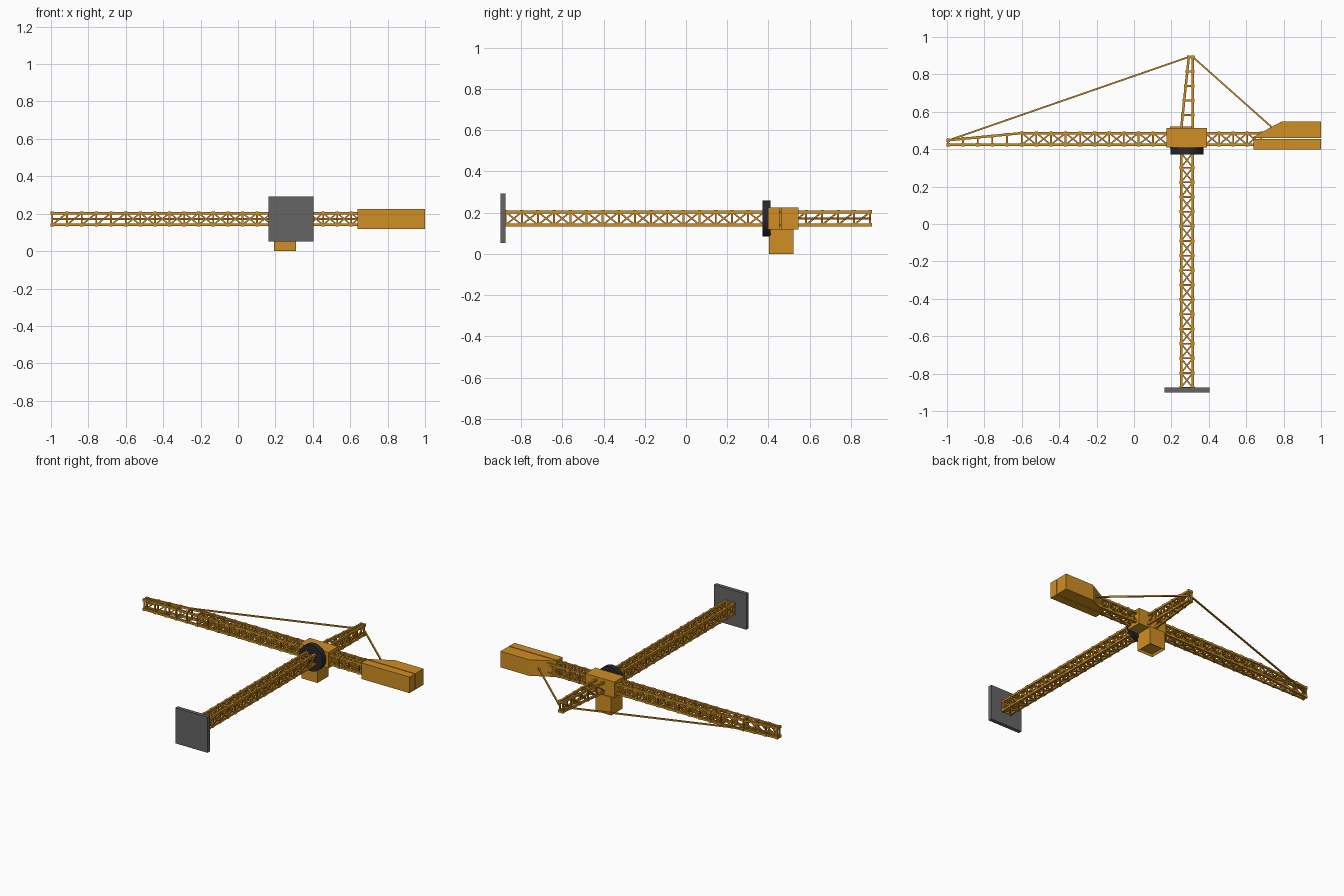
import bpy, bmesh
from mathutils import Vector, Matrix

if "Cube" in bpy.data.objects:
    bpy.data.objects.remove(bpy.data.objects["Cube"])

CX, CZ = 0.283, 0.172          # mast axis
H = 0.0315                     # half spacing of lattice chords


def material(name, rgb):
    m = bpy.data.materials.new(name)
    m.diffuse_color = (*rgb, 1)
    m.use_nodes = True
    m.node_tree.nodes["Principled BSDF"].inputs["Base Color"].default_value = m.diffuse_color
    return m


ORANGE = material("crane_orange", (0.63, 0.275, 0.017))
GREY = material("base_grey", (0.13, 0.13, 0.13))
DARK = material("ring_dark", (0.02, 0.021, 0.023))


def finish(name, bm, mat):
    me = bpy.data.meshes.new(name)
    bmesh.ops.recalc_face_normals(bm, faces=bm.faces)
    bm.to_mesh(me)
    bm.free()
    me.materials.append(mat)
    ob = bpy.data.objects.new(name, me)
    bpy.context.collection.objects.link(ob)
    return ob


def add_bar(bm, a, b, w):
    d = b - a
    m = (Matrix.Translation((a + b) / 2) @ d.to_track_quat('Z', 'Y').to_matrix().to_4x4()
         @ Matrix.Diagonal((w, w, d.length, 1)))
    bmesh.ops.create_cube(bm, size=1, matrix=m)


def add_box(bm, lo, hi):
    lo, hi = Vector(lo), Vector(hi)
    m = Matrix.Translation((lo + hi) / 2) @ Matrix.Diagonal((*(hi - lo), 1))
    return bmesh.ops.create_cube(bm, size=1, matrix=m)


def box(name, lo, hi, mat):
    bm = bmesh.new()
    add_box(bm, lo, hi)
    return finish(name, bm, mat)


def truss(name, start, end, n, styles):
    """Four-chord lattice; styles gives the bracing of each of its four sides."""
    bm = bmesh.new()
    start, end = [Vector(p) for p in start], [Vector(p) for p in end]
    rows = [[a.lerp(b, i / n) for a, b in zip(start, end)] for i in range(n + 1)]
    for a, b in zip(start, end):
        add_bar(bm, a, b, 0.013)
    for i, row in enumerate(rows):
        for k in range(4):
            j = (k + 1) % 4
            add_bar(bm, row[k], row[j], 0.009)
            # joint pads on the chords
            bmesh.ops.create_cube(bm, size=0.017, matrix=Matrix.Translation(row[k]))
            if i < n:
                if styles[k] in "X/":
                    add_bar(bm, row[k], rows[i + 1][j], 0.008)
                if styles[k] in "X\\":
                    add_bar(bm, row[j], rows[i + 1][k], 0.008)
    return finish(name, bm, ORANGE)


def y_section(y, x0, x1):
    return [(x0, y, CZ - H), (x0, y, CZ + H), (x1, y, CZ + H), (x1, y, CZ - H)]


def x_section(x, y0, y1):
    return [(x, y0, CZ - H), (x, y0, CZ + H), (x, y1, CZ + H), (x, y1, CZ - H)]


# Base plate, mast and tower head
box("base_plate", (CX - .12, -.90, CZ - .12), (CX + .12, -.875, CZ + .12), GREY)
truss("mast", y_section(-.875, CX - H, CX + H), y_section(.38, CX - H, CX + H), 16, "XXXX")
truss("tower_head", y_section(.505, .252, CX + H), y_section(.893, .293, CX + H), 5, "/ \\ ")

# Jib (tapered tip and straight part) and counter jib
truss("jib_tip", x_section(-.993, .424, .448), x_section(-.6, .424, .486), 5, "/ \\ ")
truss("jib", x_section(-.6, .424, .486), x_section(.18, .424, .486), 10, "XXXX")
truss("counter_jib", x_section(.38, .424, .486), x_section(.68, .424, .486), 4, "XXXX")

# Slewing ring
bm = bmesh.new()
bmesh.ops.create_cone(bm, cap_ends=True, segments=32, radius1=.088, radius2=.088, depth=.038,
                      matrix=Matrix.Translation((CX, .391, CZ)) @ Matrix.Rotation(1.5707963, 4, 'X'))
finish("slewing_ring", bm, DARK)

# Turret block
box("turret", (.174, .408, .118), (.39, .512, .226), ORANGE)

# Cab with a recessed window on its outer face
bm = bmesh.new()
add_box(bm, (.192, .403, 0), (.31, .522, .122))
bm.normal_update()
face = min(bm.faces, key=lambda f: f.calc_center_median().z)
bmesh.ops.inset_individual(bm, faces=[face], thickness=.012)
bmesh.ops.translate(bm, verts=face.verts, vec=(0, 0, .015))
finish("cab", bm, ORANGE)


# Counterweight: two slabs, the upper one with a sloped shoulder
def slab(name, outline):
    bm = bmesh.new()
    f = bm.faces.new([bm.verts.new((x, y, .118)) for x, y in outline])
    r = bmesh.ops.extrude_face_region(bm, geom=[f])
    bmesh.ops.translate(bm, vec=(0, 0, .108),
                        verts=[v for v in r["geom"] if isinstance(v, bmesh.types.BMVert)])
    finish(name, bm, ORANGE)


slab("counterweight_lower", [(.64, .398), (1, .398), (1, .454), (.64, .454)])
slab("counterweight_upper", [(.64, .46), (1, .46), (1, .547), (.787, .547), (.64, .467)])

# Tie rods from the tower head
for name, a, b in (("jib_tie", (.293, .893, CZ), (-.99, .448, CZ)),
                   ("counter_tie", (CX + H, .893, CZ), (.745, .51, CZ))):
    bm = bmesh.new()
    add_bar(bm, Vector(a), Vector(b), .009)
    finish(name, bm, ORANGE)
